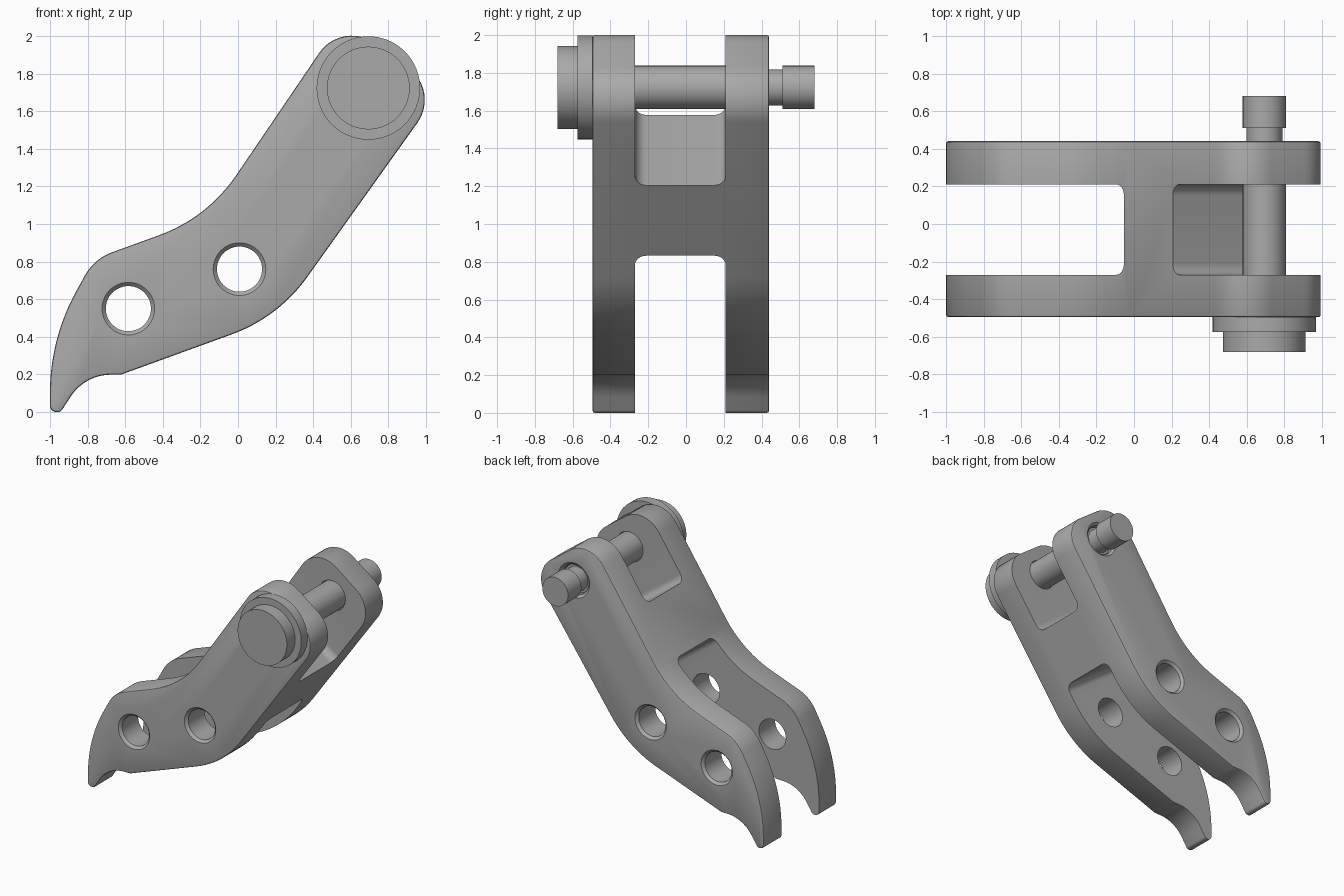
import bpy, bmesh, math
from mathutils import Vector

cube = bpy.data.objects.get("Cube")
if cube:
    bpy.data.objects.remove(cube, do_unlink=True)

steel = bpy.data.materials.new("grey_steel")
steel.use_nodes = True
GREY = (0.4, 0.4, 0.4, 1)
steel.diffuse_color = GREY
steel.node_tree.nodes["Principled BSDF"].inputs["Base Color"].default_value = GREY

X, Y, Z = Vector((1, 0, 0)), Vector((0, 1, 0)), Vector((0, 0, 1))


def rounded(corners, segs=12):
    """Turn (a, b, radius) corners into an outline with filleted corners."""
    out = []
    for i, (a, b, r) in enumerate(corners):
        p = Vector((a, b))
        if r == 0:
            out.append(p)
            continue
        d0 = (Vector(corners[i - 1][:2]) - p).normalized()
        d1 = (Vector(corners[(i + 1) % len(corners)][:2]) - p).normalized()
        half = d0.angle(d1) / 2
        centre = p + (d0 + d1).normalized() * (r / math.sin(half))
        start = p + d0 * (r / math.tan(half)) - centre
        end = p + d1 * (r / math.tan(half)) - centre
        sweep = start.angle(end)
        for k in range(segs + 1):
            f = k / segs
            out.append(centre + (start * math.sin((1 - f) * sweep)
                                 + end * math.sin(f * sweep)) / math.sin(sweep))
    return out


def finish(name, bm):
    bmesh.ops.recalc_face_normals(bm, faces=bm.faces[:])
    mesh = bpy.data.meshes.new(name)
    bm.to_mesh(mesh)
    bm.free()
    mesh.materials.append(steel)
    ob = bpy.data.objects.new(name, mesh)
    bpy.context.collection.objects.link(ob)
    return ob


def prism(name, outline, origin, u, v, w, low, high, bevel=0):
    """Extrude an outline lying in the u, v plane along w."""
    bm = bmesh.new()
    base = bm.faces.new([bm.verts.new(origin + u * p.x + v * p.y + w * low) for p in outline])
    top = bmesh.ops.extrude_face_region(bm, geom=[base])["geom"]
    bmesh.ops.translate(bm, vec=w * (high - low),
                        verts=[g for g in top if isinstance(g, bmesh.types.BMVert)])
    base_faces = [f for f in bm.faces if len(f.verts) > 4]
    if len(base_faces) < 2:
        bm.faces.new([vt for vt in bm.verts][:len(outline)])
        base_faces = [f for f in bm.faces if len(f.verts) > 4]
    if bevel:
        rim = {e for f in base_faces for e in f.edges}
        bmesh.ops.bevel(bm, geom=list(rim), offset=bevel, segments=2, profile=0.5,
                        affect='EDGES', clamp_overlap=False)
    return finish(name, bm)


def lathe(name, profile, x, z, steps=48):
    """Revolve (radius, y) points around an axis parallel to y."""
    bm = bmesh.new()
    rings = []
    for r, y in profile:
        rings.append([bm.verts.new((x + r * math.cos(k * math.tau / steps), y,
                                    z + r * math.sin(k * math.tau / steps)))
                      for k in range(steps)])
    for r0, r1 in zip(rings, rings[1:]):
        for k in range(steps):
            n = (k + 1) % steps
            bm.faces.new((r0[k], r0[n], r1[n], r1[k]))
    bm.faces.new(rings[0])
    bm.faces.new(rings[-1])
    return finish(name, bm)


def smooth(ob):
    bpy.ops.object.select_all(action='DESELECT')
    ob.select_set(True)
    bpy.context.view_layer.objects.active = ob
    bpy.ops.object.shade_smooth_by_angle(angle=math.radians(32))


# Bent link body, seen from the front
FRONT, BACK = -0.495, 0.44
side_shape = rounded([
    (0.554, 2.09, 0.21), (1.074, 1.706, 0.21),      # arm end
    (0.215, 0.503, 0.85),                           # outer elbow
    (-0.62, 0.2, 0), (-0.816, 0.196, 0.255),        # hook underside
    (-0.943, 0, 0.03), (-1, 0, 0.035),              # hook tip
    (-1, 0.39, 1.12), (-0.765, 0.815, 0.27),        # rounded heel
    (-0.1625, 1.034, 0.84),                         # inner elbow
])
body = prism("link_body", side_shape, Vector(), X, Z, Y, FRONT, BACK, bevel=0.012)

# Slots that leave two side plates joined by a web
along = Vector((0.59, 0, 0.807)).normalized()
across = Vector((along.z, 0, -along.x))
web_start = Vector((-0.06, 0, 1.205))
INNER_FRONT, INNER_BACK, CORNER = -0.27, 0.21, 0.06
cutters = []
for name, near, far in (("lower_slot", 0, -2.5), ("upper_slot", 0.458, 2.5)):
    shape = rounded([(near, INNER_FRONT, CORNER), (near, INNER_BACK, CORNER),
                     (far, INNER_BACK, 0), (far, INNER_FRONT, 0)], 8)
    cutters.append(prism(name, shape, web_start, along, Y, across, -2, 2))

# Countersunk holes through both plates
PIN_X, PIN_Z = 0.693, 1.723
for i, (x, z) in enumerate(((-0.583, 0.55), (0.008, 0.76), (PIN_X, PIN_Z))):
    cutters.append(lathe(f"hole_{i}", [
        (0.16, FRONT - 0.02), (0.14, FRONT), (0.12, FRONT + 0.02),
        (0.12, BACK - 0.02), (0.14, BACK), (0.16, BACK + 0.02)], x, z))

bpy.context.view_layer.objects.active = body
for cutter in cutters:
    cutter.hide_render = True
    mod = body.modifiers.new(cutter.name, 'BOOLEAN')
    mod.operation = 'DIFFERENCE'
    mod.solver = 'EXACT'
    mod.object = cutter
    bpy.ops.object.modifier_apply(modifier=mod.name)
for cutter in cutters:
    bpy.data.objects.remove(cutter, do_unlink=True)
smooth(body)

# Pin with stepped head, grooved shaft and end knob
pin = lathe("cross_pin", [
    (0.22, -0.68), (0.22, -0.575), (0.275, -0.575), (0.275, FRONT),
    (0.115, FRONT), (0.115, 0.40), (0.096, 0.40), (0.096, 0.51),
    (0.115, 0.51), (0.115, 0.68)], PIN_X, PIN_Z, 64)
smooth(pin)
